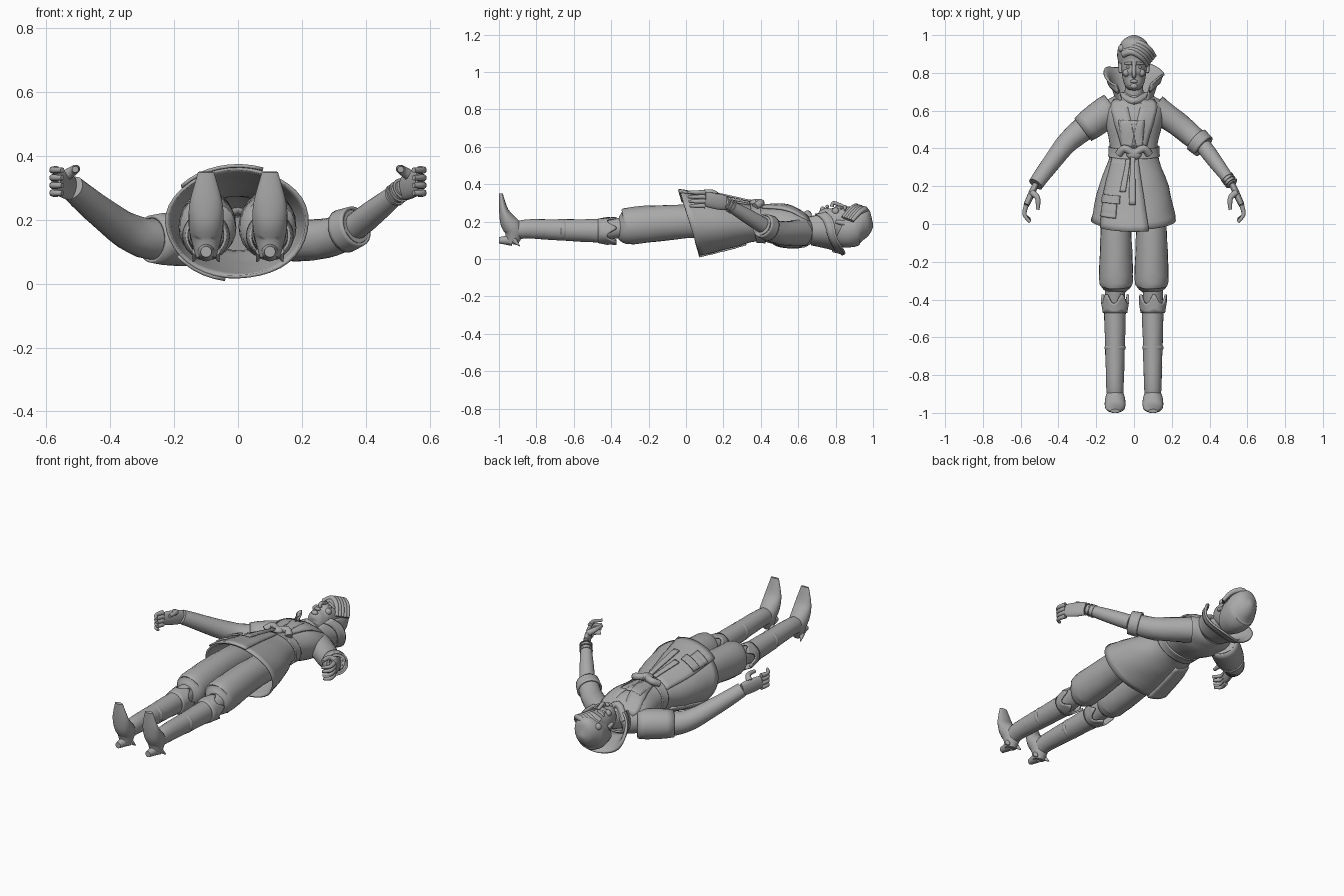
import bpy, bmesh
from math import sin, cos, pi, radians
from mathutils import Vector

cube = bpy.data.objects.get("Cube")
if cube:
    bpy.data.objects.remove(cube)

shade = (.4, .4, .4, 1)
grey = bpy.data.materials.new("plain grey")
grey.use_nodes = True
grey.diffuse_color = shade
grey.node_tree.nodes["Principled BSDF"].inputs["Base Color"].default_value = shade
FORWARD = Vector((0, 0, 1))
UPWARD = Vector((0, 1, 0))


def finish(name, bm, thick=0):
    bmesh.ops.recalc_face_normals(bm, faces=bm.faces)
    mesh = bpy.data.meshes.new(name)
    bm.to_mesh(mesh)
    bm.free()
    mesh.materials.append(grey)
    part = bpy.data.objects.new(name, mesh)
    bpy.context.collection.objects.link(part)
    if thick:
        shell = part.modifiers.new("thickness", "SOLIDIFY")
        shell.thickness, shell.offset = thick, 0
    bpy.ops.object.select_all(action="DESELECT")
    part.select_set(True)
    bpy.context.view_layer.objects.active = part
    bpy.ops.object.shade_smooth_by_angle(angle=radians(45))


def spline(rows, steps):
    """Smooth curve through rows of (x, y, z, width, depth, lean)."""
    last = len(rows) - 1
    fine = []
    for i in range(last):
        before, start, end, after = rows[max(i - 1, 0)], rows[i], rows[i + 1], rows[min(i + 2, last)]
        for k in range(steps):
            t = k / steps
            fine.append([q + t / 2 * (r - p + t * (2 * p - 5 * q + 4 * r - s + t * (3 * (q - r) + s - p)))
                         for p, q, r, s in zip(before, start, end, after)])
    return fine + [list(rows[last])]


def stack(x, rows, lean_start=0, lean_end=0):
    """Cross-sections (y, z, width, depth) along the body, leaning more and more."""
    last = len(rows) - 1
    return [(x, *row, lean_start + (lean_end - lean_start) * i / last) for i, row in enumerate(rows)]


def loft(name, rows, sides=24, ref=FORWARD, caps=True, fold=0, bulge=0, thick=0):
    fine = spline(rows, 4)
    last = len(fine) - 1
    bm = bmesh.new()
    loops = []
    for i, (x, y, z, width, depth, lean) in enumerate(fine):
        along = Vector(fine[min(i + 1, last)][:3]) - Vector(fine[max(i - 1, 0)][:3])
        side = along.cross(ref).normalized()
        up = side.cross(along.normalized())
        loop = []
        for j in range(sides):
            a = 2 * pi * j / sides
            size = 1 + bulge * sin(pi * i / last) + fold * sin(3 * a + i) * sin(2 * a + i)
            point = Vector((x, y, z)) + size * (side * width * cos(a) + up * depth * sin(a))
            point.y += lean * depth * sin(a)
            loop.append(bm.verts.new(point))
        loops.append(loop)
    for low, high in zip(loops, loops[1:]):
        for j in range(sides):
            bm.faces.new((low[j - 1], low[j], high[j], high[j - 1]))
    if caps:
        bm.faces.new(loops[0])
        bm.faces.new(loops[-1])
    finish(name, bm, thick)


def limb(name, points, start, end, flat=1, **options):
    """Tube along points, tapering evenly from one radius to the other."""
    last = len(points) - 1
    radii = [start + (end - start) * i / last for i in range(last + 1)]
    loft(name, [(*p, r, r * flat, 0) for p, r in zip(points, radii)], **options)


def sheet(name, surface, nu, nv, thick=.01):
    bm = bmesh.new()
    grid = [[bm.verts.new(surface(u / nu, v / nv)) for v in range(nv + 1)] for u in range(nu + 1)]
    for left, right in zip(grid, grid[1:]):
        for v in range(nv):
            bm.faces.new((left[v], right[v], right[v + 1], left[v + 1]))
    bmesh.ops.remove_doubles(bm, verts=bm.verts, dist=.0001)
    finish(name, bm, thick)


def ball(name, centre, size):
    bm = bmesh.new()
    bmesh.ops.create_uvsphere(bm, u_segments=20, v_segments=12, radius=1)
    bmesh.ops.scale(bm, vec=size, verts=bm.verts)
    bmesh.ops.translate(bm, vec=centre, verts=bm.verts)
    finish(name, bm)


# Coat with an open skirt
coat_rows = stack(0, [(.69, .14, .06, .05), (.64, .15, .15, .08), (.55, .17, .15, .11),
                      (.38, .19, .12, .09), (.2, .19, .18, .13), (.02, .19, .22, .17)], 0, -.3)
loft("coat", coat_rows, sides=40, caps=False, fold=.02, thick=.01)
coat_fine = spline(coat_rows, 20)


def patch(name, top, bottom, first, last, shift=0, lift=.01):
    """Cloth piece lying on the coat between two heights and two angles."""
    def surface(u, v):
        y = top + (bottom - top) * u
        x, _, z, width, depth, lean = min(coat_fine, key=lambda row: abs(row[1] - y))
        a = radians(first + (last - first) * v + shift * u)
        return (x + (width + lift) * cos(a), y + lean * depth * sin(a), z + (depth + lift) * sin(a))
    sheet(name, surface, 12, max(4, abs(last - first) // 8))


# Pieces sewn and tied on the coat
patch("front_flap", .36, .01, 80, 150, -10)
patch("chest_flap", .56, .4, 70, 120)
patch("back_tail", .3, .02, 215, 260)
patch("pocket", .17, .07, 115, 140, lift=.02)
patch("pocket_lid", .18, .14, 110, 140, lift=.03)
patch("belt", .41, .36, 0, 360)
patch("sash_tail", .37, .14, 88, 97, lift=.03)
patch("sash_end", .36, .2, 98, 107, 5, lift=.02)
knot = Vector((0, .37, .3))
ball("sash_knot", knot, (.04, .03, .02))


# Tall open collar with a turned-over rim
def collar_point(u, v, grow=0):
    turn = 2 * u - 1
    a = turn * 2.5
    reach = .09 + .07 * v + grow
    base = .67 - .09 * abs(turn) ** 3
    rim = .84 - .1 * turn * turn + .01 * sin(9 * turn)
    return (reach * sin(a), base + (rim - base) * sin(v * pi / 2), .15 - .8 * reach * cos(a))


sheet("collar", collar_point, 40, 8)
sheet("collar_fold", lambda u, v: collar_point(u, 1 - v / 2, v / 80), 40, 4)
limb("scarf", [(-.07, .68, .17), (0, .65, .24), (.07, .68, .17)], .02, .02)
limb("neck", [(0, .62, .15), (0, .78, .18)], .06, .04)

# Head, hair cap and face
loft("head", stack(0, [(.71, .25, .01, .01), (.73, .24, .04, .04), (.77, .21, .06, .08),
                       (.86, .19, .07, .09), (.93, .19, .07, .09), (.98, .18, .01, .01)]))
loft("hair", stack(0, [(.83, .17, .08, .09), (.9, .17, .09, .11), (.94, .18, .08, .1),
                       (.98, .18, .05, .06), (1, .18, .01, .01)], .5), sides=32, fold=.02)
limb("nose", [(0, .84, .28), (0, .79, .3), (0, .78, .28)], .01, .01)
ball("lips", (0, .755, .28), (.02, .01, .01))
ball("chin", (0, .73, .265), (.02, .015, .015))
for s in (-1, 1):
    ball("eye", (s * .03, .83, .27), (.013, .007, .01))
    ball("cheek", (s * .04, .8, .255), (.02, .02, .02))
    limb("brow", [(s * .01, .85, .28), (s * .05, .85, .26)], .01, .005)
    limb("ear", [(s * .07, .85, .19), (s * .07, .8, .2)], .015, .01)

# Fringe swept from the right parting to the left temple
for k in range(5):
    spread = Vector((.01, .012, -.004)) * k
    path = [Vector(p) + spread for p in ((-.055, .9, .25), (-.01, .91, .28), (.04, .88, .265), (.07, .84, .22))]
    limb("fringe_lock", path, .02, .01)
ball("hair_curl", (-.065, .93, .23), (.02, .02, .02))

for s, label in ((-1, "right_"), (1, "left_")):
    # Arm: a full sleeve on the right, a rolled one on the left
    shoulder = Vector((s * .11, .62, .14))
    upper_arm = Vector((s * .27, .5, .14))
    elbow = Vector((s * .37, .41, .18))
    wrist = Vector((s * .52, .21, .3))
    knuckles = Vector((s * .57, .1, .32))
    if s < 0:
        limb(label + "sleeve", [shoulder, upper_arm, elbow, wrist], .07, .04, fold=.04, bulge=.1)
        limb("shoulder_cape", [shoulder, upper_arm], .075, .07, caps=False, bulge=.1, thick=.01)
    else:
        limb(label + "sleeve", [shoulder, upper_arm, elbow], .07, .055, fold=.05)
        limb("rolled_cuff", [upper_arm.lerp(elbow, .6), elbow], .065, .06, caps=False, thick=.01)
        limb(label + "forearm", [elbow, wrist], .042, .027, bulge=.1)
        for k in range(3):
            spot = elbow.lerp(wrist, .8 + k / 12)
            limb("bracelet", [spot, spot.lerp(wrist, .2)], .036, .036)

    # Hand with curled fingers and a raised thumb
    limb(label + "palm", [wrist, knuckles], .016, .015, 2.4, bulge=.15)
    for k in range(4):
        root = knuckles + FORWARD * (.036 - k * .024)
        middle = root + Vector((s * .01, -.05, 0))
        tip = middle + Vector((s * -.03, -.04 + k * .005, 0))
        limb(label + "finger", [root, middle, tip], .013, .008)
    root = wrist.lerp(knuckles, .4) + FORWARD * .03
    bend = root + Vector((s * -.03, -.03, .02))
    limb(label + "thumb", [root, bend, bend - UPWARD * .06], .018, .01)

    # Lapel and sash loop
    patch(label + "lapel", .66, .42, 90 - s * 14, 90 - s * 50, s * 20)
    limb(label + "sash_loop", [knot, knot + Vector((s * .05, .03, 0)), knot + Vector((s * .08, 0, -.02))], .02, .02)

    # Baggy trouser leg and knee
    c = s * .1
    loft(label + "trouser", stack(c * .94, [(.18, .19, .08, .08), (0, .2, .08, .09), (-.27, .18, .09, .1),
                                            (-.33, .17, .08, .09), (-.36, .17, .05, .06)]), fold=.03)
    shin = Vector((c, -.45, .15))
    limb(label + "knee", [(c, -.33, .17), shin], .055, .05)

    # Flared boot cuff with a jagged rim
    def cuff_point(u, v):
        a = 2 * pi * u
        r = .06 + .01 * v
        jag = .05 * v * abs(sin(2.5 * a + s)) ** 3
        return (c + r * cos(a), -.47 + .05 * v + jag, .15 + r * sin(a))
    sheet(label + "boot_cuff", cuff_point, 40, 4)

    # Boot shaft, folds, foot and heel
    ankle = Vector((c, -.86, .16))
    limb(label + "boot_shaft", [shin, shin.lerp(ankle, .5), ankle, (c, -.94, .14)], .058, .04, 1.1, fold=.03)
    for k in range(3):
        spot = shin.lerp(ankle, .5 + k / 4)
        r = .057 - k * .007
        ball(label + "boot_fold", spot, (r, .03, r))
    foot = [(.08, -.93, .03, .03), (.15, -.92, .05, .05), (.2, -.95, .055, .045),
            (.26, -.975, .05, .025), (.35, -.99, .025, .01)]
    loft(label + "foot", [(c, y, z, width, depth, 0) for z, y, width, depth in foot], ref=UPWARD)
    limb(label + "heel", [(c, -.93, .1), (c, -1, .1)], .03, .017)
    for turn in (-1, 1):
        limb(label + "heel_spur", [(c + turn * .03, -.92, .1), (c + turn * .04, -.89, .07)], .015, .003)
